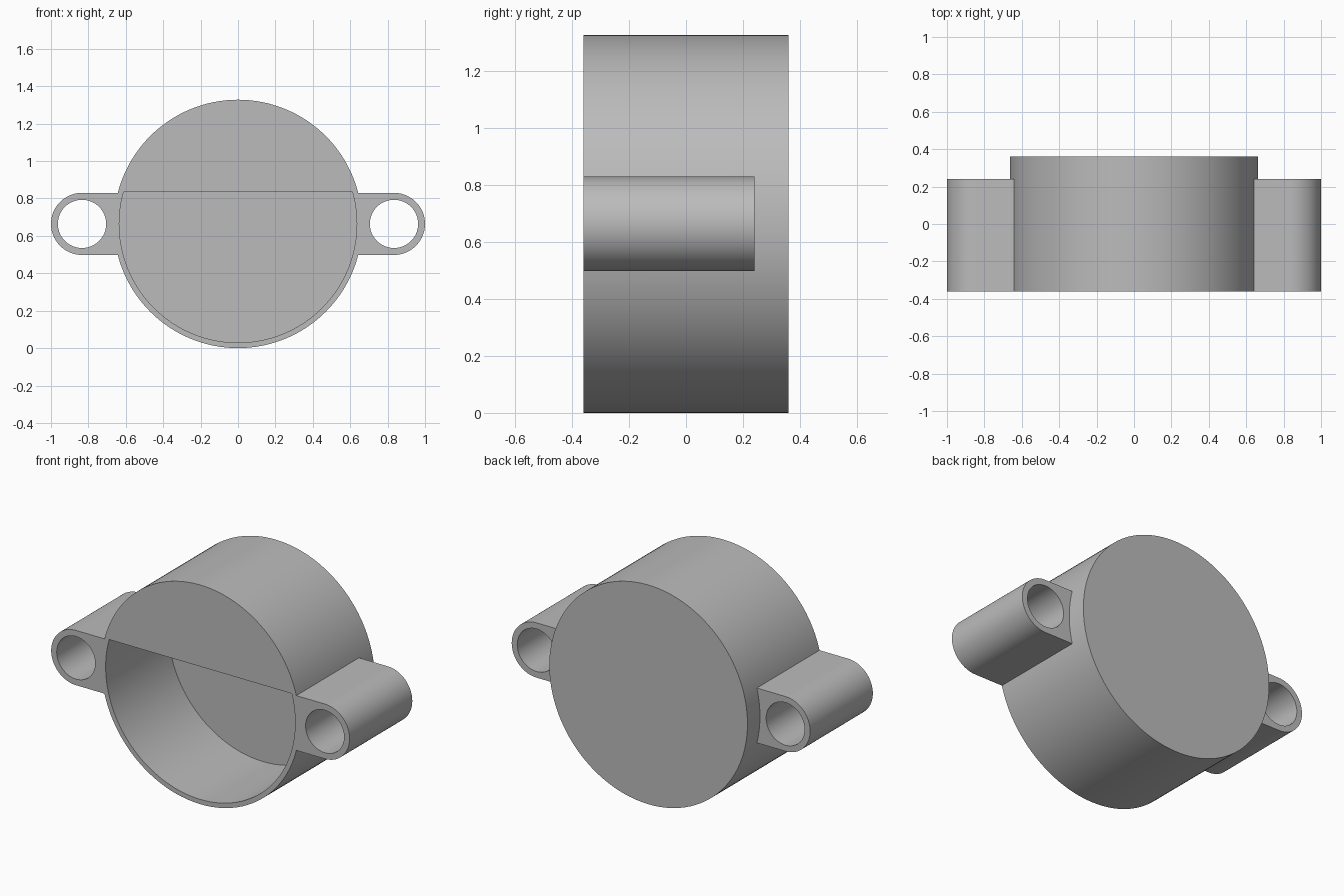
import bpy, bmesh
from math import sin, cos, pi, asin, radians

cube = bpy.data.objects.get("Cube")
if cube:
    bpy.data.objects.remove(cube, do_unlink=True)

# Main dimensions
R, INNER = 0.664, 0.635          # drum and pocket radius
CZ = R                           # height of the drum axis
FRONT, STEP, BACK = -0.36, 0.24, 0.36
EAR_X, EAR_R, HOLE_R = 0.834, 0.166, 0.129

grey = bpy.data.materials.new("plain_grey")
grey.use_nodes = True
colour = (0.5, 0.5, 0.5, 1)
grey.diffuse_color = colour
grey.node_tree.nodes["Principled BSDF"].inputs["Base Color"].default_value = colour


def arc(cx, radius, start, end, steps, closed=False):
    count = steps if closed else steps + 1
    angles = [start + (end - start) * i / steps for i in range(count)]
    return [(cx + radius * cos(a), CZ + radius * sin(a)) for a in angles]


def prism(name, outline, y0, y1):
    """Extrude an x-z outline from y0 to y1."""
    bm = bmesh.new()
    face = bm.faces.new([bm.verts.new((x, y0, z)) for x, z in outline])
    grown = bmesh.ops.extrude_face_region(bm, geom=[face])["geom"]
    moved = [v for v in grown if isinstance(v, bmesh.types.BMVert)]
    bmesh.ops.translate(bm, verts=moved, vec=(0, y1 - y0, 0))
    bmesh.ops.recalc_face_normals(bm, faces=bm.faces)
    mesh = bpy.data.meshes.new(name)
    bm.to_mesh(mesh)
    bm.free()
    mesh.materials.append(grey)
    obj = bpy.data.objects.new(name, mesh)
    bpy.context.collection.objects.link(obj)
    return obj


def combine(target, tool, operation):
    mod = target.modifiers.new(operation.lower(), 'BOOLEAN')
    mod.operation, mod.solver, mod.object = operation, 'EXACT', tool
    bpy.context.view_layer.objects.active = target
    bpy.ops.object.modifier_apply(modifier=mod.name)
    bpy.data.objects.remove(tool, do_unlink=True)


# Round drum, closed at the back
housing = prism("housing", arc(0, R, 0, 2 * pi, 128, True), FRONT, BACK)

# Rounded mounting ears, shorter than the drum
for side in (1, -1):
    outline = [(x * side, z) for x, z in
               [(0.6, CZ - EAR_R)] + arc(EAR_X, EAR_R, -pi / 2, pi / 2, 40) + [(0.6, CZ + EAR_R)]]
    combine(housing, prism("mounting_ear", outline, FRONT, STEP), 'UNION')

# Front pocket with a flat ceiling
a = asin(0.17 / INNER)
combine(housing, prism("pocket_cutter", arc(0, INNER, -pi - a, a, 96), FRONT - 0.1, STEP), 'DIFFERENCE')

# Screw holes right through the ears
for side in (1, -1):
    hole = arc(EAR_X * side, HOLE_R, 0, 2 * pi, 64, True)
    combine(housing, prism("hole_cutter", hole, FRONT - 0.1, BACK + 0.1), 'DIFFERENCE')

# Smooth curved walls, crisp edges
bpy.ops.object.select_all(action='DESELECT')
housing.select_set(True)
bpy.context.view_layer.objects.active = housing
bpy.ops.object.shade_smooth_by_angle(angle=radians(30))
